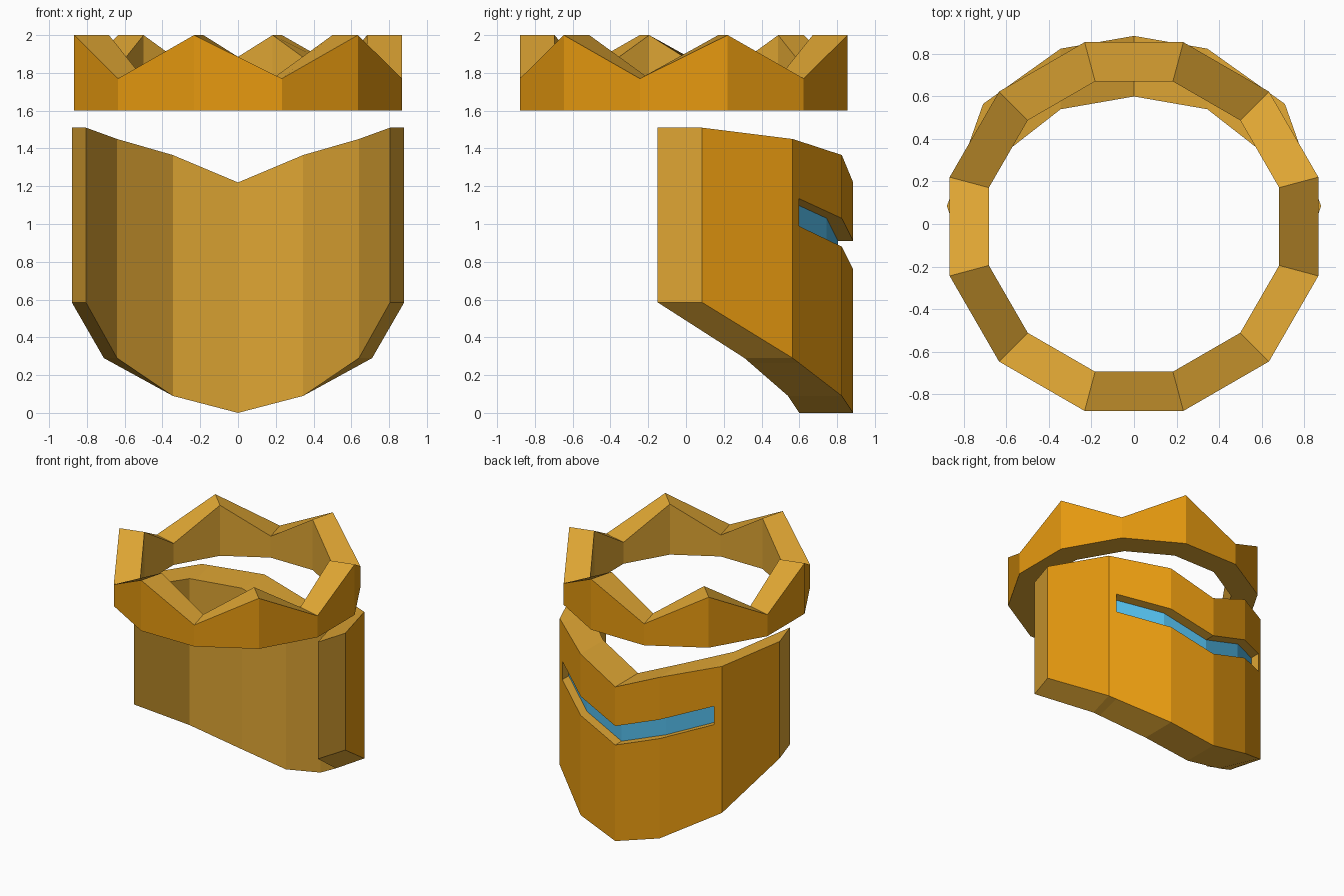
import bpy, bmesh, math

if "Cube" in bpy.data.objects:
    bpy.data.objects.remove(bpy.data.objects["Cube"])


def material(name, rgb):
    lin = [((c / 255 + 0.055) / 1.055) ** 2.4 if c > 10 else c / 255 / 12.92 for c in rgb]
    m = bpy.data.materials.new(name)
    m.diffuse_color = (*lin, 1)
    m.use_nodes = True
    m.node_tree.nodes["Principled BSDF"].inputs["Base Color"].default_value = m.diffuse_color
    return m


ORANGE = material("orange outer", (234, 156, 16))
TAN = material("tan gold edge", (222, 165, 51))
BLUE = material("visor blue", (84, 190, 236))


def finish(name, bm, mats):
    bmesh.ops.remove_doubles(bm, verts=bm.verts, dist=1e-5)
    bmesh.ops.recalc_face_normals(bm, faces=bm.faces)
    me = bpy.data.meshes.new(name)
    bm.to_mesh(me)
    bm.free()
    for m in mats:
        me.materials.append(m)
    ob = bpy.data.objects.new(name, me)
    bpy.context.collection.objects.link(ob)
    return ob


def quad(bm, pts, mat):
    f = bm.faces.new([bm.verts.new(p) for p in pts])
    f.material_index = mat


# crown: twelve-sided band with alternating high and low points
def crown_section(i):
    a = math.radians(-75 + 30 * i)
    top = 1.77 if i % 2 == 0 else 2.0
    return [(r * math.cos(a), r * math.sin(a) - 0.012, z)
            for r, z in ((0.898, 1.6), (0.898, top), (0.707, top), (0.707, 1.6))]


bm = bmesh.new()
for i in range(12):
    a, b = crown_section(i), crown_section((i + 1) % 12)
    for k in range(4):
        n = (k + 1) % 4
        quad(bm, (a[k], b[k], b[n], a[n]), 0 if k == 0 else 1)
finish("crown", bm, [ORANGE, TAN])


# mask stations: outer x, outer y, inner x, inner y, bottom, slot bottom, slot top, top
def lerp(a, b, t):
    return tuple(p + (q - p) * t for p, q in zip(a, b))


centre = (0, 0.885, 0, 0.60, 0.0, 0.76, 0.91, 1.22)
cheek = (0.345, 0.825, 0.345, 0.54, 0.09, 0.88, 1.03, 1.365)
temple = (0.71, 0.565, 0.64, 0.31, 0.29, 1.005, 1.15, 1.45)
side = (0.88, 0.085, 0.805, -0.15, 0.585, 1.10, 1.25, 1.51)
slot_end = lerp(temple, cheek, 0.123)
half = [centre, cheek, slot_end, temple, side]
stations = [(-s[0], s[1], -s[2], *s[3:]) for s in half[:0:-1]] + half
SLOT = range(2, 6)      # columns that hold the visor slot
DEPTH = 0.08


def outer(s, row, inset=0.0):
    return (s[0], s[1] - inset, s[4 + row])


def inner(s, row):
    return (s[2], s[3], s[4 + row])


bm = bmesh.new()
for i, (a, b) in enumerate(zip(stations, stations[1:])):
    # outer panels, with the slot recessed
    for row in range(3):
        if row == 1 and i in SLOT:
            quad(bm, (outer(a, 1, DEPTH), outer(b, 1, DEPTH),
                      outer(b, 2, DEPTH), outer(a, 2, DEPTH)), 2)
            for r in (1, 2):
                quad(bm, (outer(a, r), outer(b, r), outer(b, r, DEPTH), outer(a, r, DEPTH)), 1)
        else:
            quad(bm, (outer(a, row), outer(b, row), outer(b, row + 1), outer(a, row + 1)), 0)
    # inside, top rim and bottom rim
    quad(bm, (inner(a, 0), inner(b, 0), inner(b, 3), inner(a, 3)), 1)
    for r in (0, 3):
        quad(bm, (outer(a, r), outer(b, r), inner(b, r), inner(a, r)), 1)
# slot end walls
for s in (stations[2], stations[6]):
    quad(bm, (outer(s, 1), outer(s, 2), outer(s, 2, DEPTH), outer(s, 1, DEPTH)), 1)
# open ends of the mask
for s in (stations[0], stations[-1]):
    f = [outer(s, r) for r in range(4)] + [inner(s, 3), inner(s, 0)]
    quad(bm, f, 1)
finish("mask", bm, [ORANGE, TAN, BLUE])
